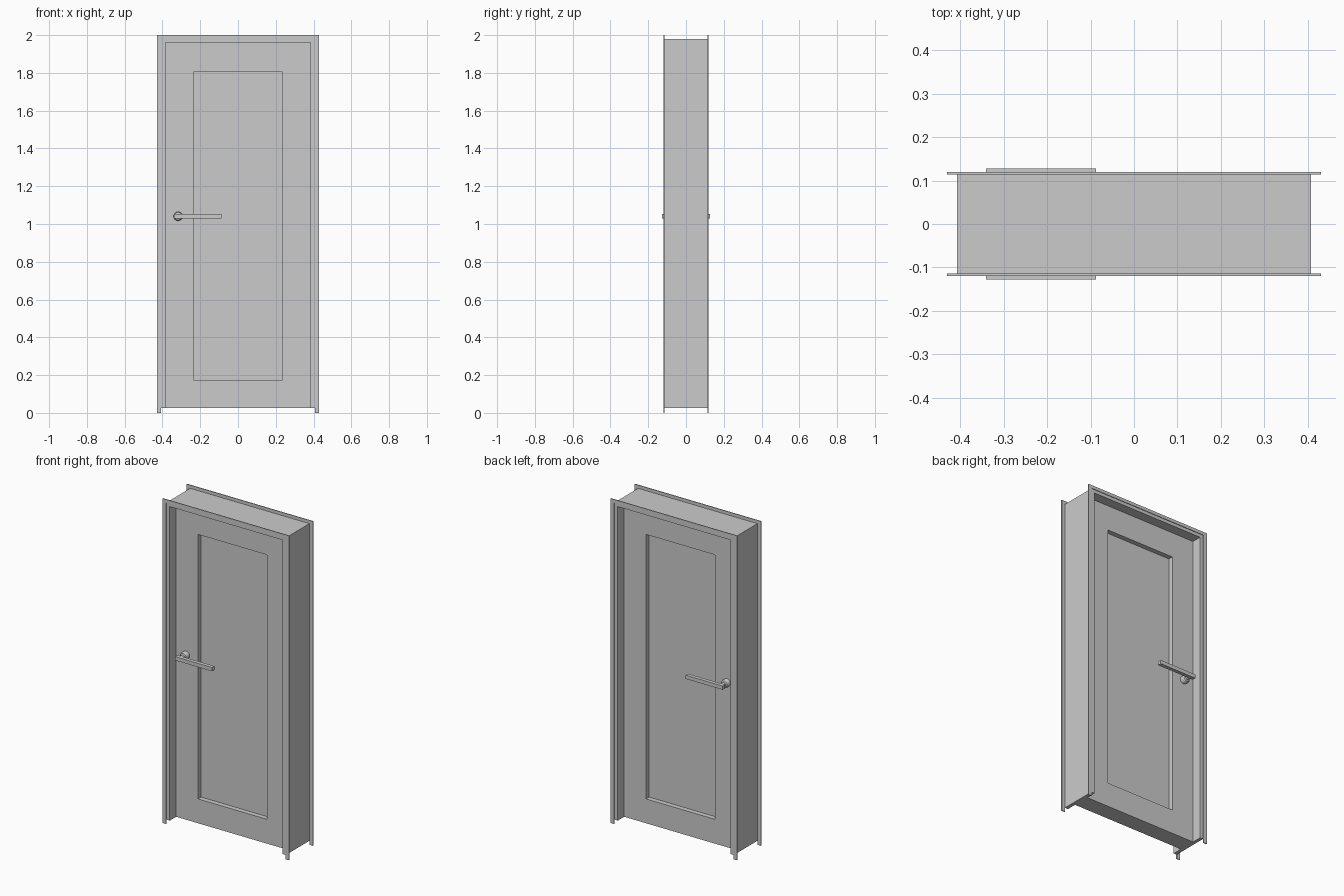
import bpy, bmesh, math

if "Cube" in bpy.data.objects:
    bpy.data.objects.remove(bpy.data.objects["Cube"])


def prism_y(name, profile, y0, y1):
    """Extrude an x-z outline from y0 to y1."""
    bm = bmesh.new()
    face = bm.faces.new([bm.verts.new((x, y0, z)) for x, z in profile])
    ext = bmesh.ops.extrude_face_region(bm, geom=[face])
    verts = [v for v in ext["geom"] if isinstance(v, bmesh.types.BMVert)]
    bmesh.ops.translate(bm, verts=verts, vec=(0, y1 - y0, 0))
    bmesh.ops.recalc_face_normals(bm, faces=bm.faces)
    me = bpy.data.meshes.new(name)
    bm.to_mesh(me)
    bm.free()
    ob = bpy.data.objects.new(name, me)
    bpy.context.collection.objects.link(ob)
    return ob


def arch(outer, inner, top_out, top_in, base):
    """Upside-down U outline for a door surround."""
    return [(-outer, base), (-outer, top_out), (outer, top_out), (outer, base),
            (inner, base), (inner, top_in), (-inner, top_in), (-inner, base)]


def mirror_y(ob):
    mod = ob.modifiers.new("mirror", "MIRROR")
    mod.use_axis = (False, True, False)


def turned(name, x, z, rings):
    """Round part along y from (radius, y) rings, mirrored to the back."""
    n = 32
    bm = bmesh.new()
    loops = []
    for r, y in rings:
        loops.append([bm.verts.new((x + r * math.cos(2 * math.pi * i / n), y,
                                    z + r * math.sin(2 * math.pi * i / n)))
                      for i in range(n)])
    for a, b in zip(loops, loops[1:]):
        for i in range(n):
            j = (i + 1) % n
            bm.faces.new((a[i], a[j], b[j], b[i]))
    bm.faces.new(loops[0])
    bm.faces.new(loops[-1])
    bmesh.ops.recalc_face_normals(bm, faces=bm.faces)
    me = bpy.data.meshes.new(name)
    bm.to_mesh(me)
    bm.free()
    ob = bpy.data.objects.new(name, me)
    bpy.context.collection.objects.link(ob)
    bpy.context.view_layer.objects.active = ob
    ob.select_set(True)
    bpy.ops.object.shade_smooth_by_angle(angle=math.radians(35))
    ob.select_set(False)
    mirror_y(ob)
    return ob


BASE = 0.025      # underside of jamb and leaf
LEAF_Y = 0.053    # half thickness of leaf
PANEL_Y = 0.023   # half thickness of sunken panel

# Jamb lining the wall opening
prism_y("jamb", arch(0.407, 0.385, 1.98, 1.96, BASE), -0.115, 0.115)

# Thin casing strips, front and back, reaching the floor
mirror_y(prism_y("casing", arch(0.43, 0.407, 2.0, 1.98, 0.0), -0.119, -0.114))

# Door leaf with a sunken rectangular panel on both sides
leaf = prism_y("door_leaf", [(-0.385, BASE), (-0.385, 1.96), (0.385, 1.96), (0.385, BASE)],
               -LEAF_Y, LEAF_Y)
recess = prism_y("panel_recess_cutter",
                 [(-0.235, 0.175), (-0.235, 1.805), (0.235, 1.805), (0.235, 0.175)],
                 -0.1, -PANEL_Y)
mirror_y(recess)
recess.hide_render = True
recess.hide_set(True)
cut = leaf.modifiers.new("panel_recess", "BOOLEAN")
cut.operation = "DIFFERENCE"
cut.solver = "EXACT"
cut.object = recess

# Handle: round rose with stem, and a square lever
HX, HZ = -0.317, 1.041
turned("handle_rose", HX, HZ, [(0.024, -LEAF_Y), (0.024, -0.076), (0.02, -0.082),
                               (0.012, -0.085), (0.012, -0.107)])
mirror_y(prism_y("handle_lever", [(-0.34, 1.03), (-0.34, 1.053), (-0.087, 1.053), (-0.087, 1.03)],
                 -0.128, -0.105))
